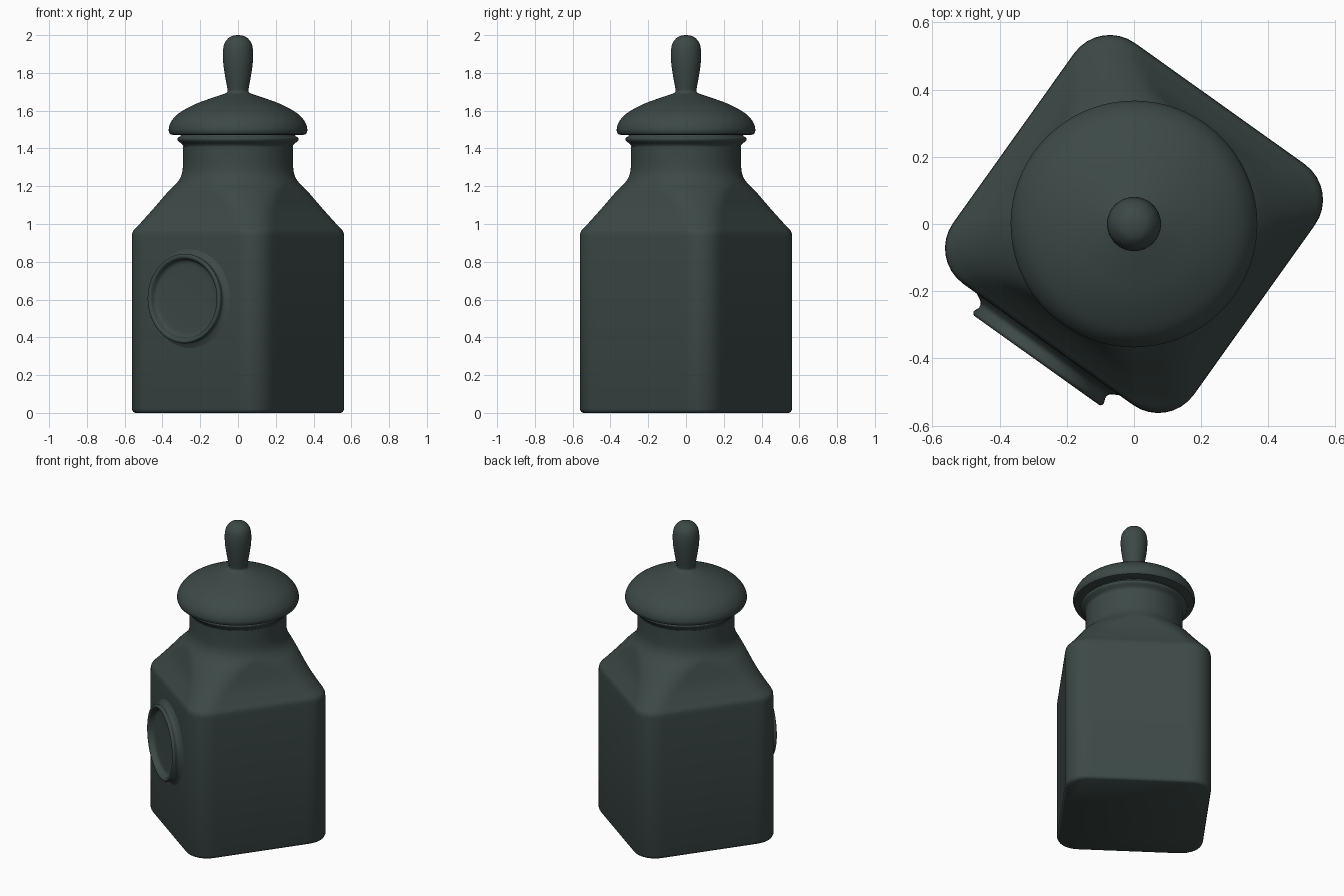
import bpy, math
from mathutils import Matrix, Vector

if "Cube" in bpy.data.objects:
    bpy.data.objects.remove(bpy.data.objects["Cube"])

TURN = math.radians(54.5)      # rotation of the square body
mat = bpy.data.materials.new("dark grey green")
mat.diffuse_color = (0.045, 0.066, 0.063, 1)
mat.use_nodes = True
mat.node_tree.nodes["Principled BSDF"].inputs["Base Color"].default_value = mat.diffuse_color


def make(name, verts, faces, angle=40):
    me = bpy.data.meshes.new(name)
    me.from_pydata(verts, [], faces)
    me.materials.append(mat)
    ob = bpy.data.objects.new(name, me)
    bpy.context.collection.objects.link(ob)
    bpy.ops.object.select_all(action='DESELECT')
    ob.select_set(True)
    bpy.context.view_layer.objects.active = ob
    bpy.ops.object.shade_smooth_by_angle(angle=math.radians(angle))
    return ob


def smooth(pts, n=5):
    """Catmull-Rom curve through the profile points."""
    p = [Vector(q) for q in pts]
    p = [p[0]] + p + [p[-1]]
    out = []
    for a, b, c, d in zip(p, p[1:], p[2:], p[3:]):
        for i in range(n):
            t = i / n
            out.append(0.5 * (2*b + (c-a)*t + (2*a-5*b+4*c-d)*t*t + (3*b-a-3*c+d)*t**3))
    return out + [p[-1]]


def radius(a, h, r):
    """Polar radius of a rounded square with half width h, corner radius r."""
    a = abs((a + math.pi/4) % (math.pi/2) - math.pi/4)
    c = h - r
    if h * math.tan(a) <= c:
        return h / math.cos(a)
    b = c * (math.cos(a) + math.sin(a))
    return b + math.sqrt(max(0, b*b - 2*c*c + r*r))


def loft(name, levels, n=96, angle=40):
    """levels: (half width, corner radius, z); closed at both ends."""
    verts, faces = [], []
    for h, r, z in levels:
        for i in range(n):
            a = 2*math.pi*i/n
            d = radius(a, max(h, 0.0005), min(max(r, 0.0005), max(h, 0.0005)))
            verts.append((d*math.cos(a+TURN), d*math.sin(a+TURN), z))
    for k in range(len(levels)-1):
        for i in range(n):
            j = (i+1) % n
            faces.append((k*n+i, k*n+j, (k+1)*n+j, (k+1)*n+i))
    faces.append(tuple(reversed(range(n))))
    faces.append(tuple(range((len(levels)-1)*n, len(levels)*n)))
    return make(name, verts, faces, angle)


def lathe(name, profile, n=72):
    return loft(name, [(r, r, z) for r, z in profile], n)


# Square body blending into a round neck
base = [(0.425, 0.12, 0.0), (0.435, 0.13, 0.006), (0.44, 0.13, 0.02)]
shoulder = smooth([(0.44, 0.13, 0.92), (0.436, 0.13, 0.96), (0.413, 0.14, 1.0),
                   (0.37, 0.17, 1.08), (0.337, 0.25, 1.17), (0.322, 0.30, 1.21),
                   (0.303, 0.303, 1.25), (0.292, 0.292, 1.30), (0.292, 0.292, 1.41)], 4)
loft("jar_body", base + [tuple(v) for v in shoulder], 144)

# Rolled lip of the neck
lathe("neck_lip", smooth([(0.285, 1.40), (0.294, 1.42), (0.317, 1.44), (0.32, 1.455),
                          (0.305, 1.465), (0.30, 1.48)]))

# Lid with its knob
lathe("lid", [(0.29, 1.472), (0.345, 1.472)] +
      smooth([(0.36, 1.476), (0.367, 1.50), (0.355, 1.54), (0.315, 1.585),
              (0.23, 1.633), (0.13, 1.67), (0.07, 1.69), (0.055, 1.70)]))
lathe("lid_knob", smooth([(0.075, 1.685), (0.057, 1.70), (0.057, 1.72), (0.068, 1.78),
                          (0.078, 1.85), (0.08, 1.91), (0.072, 1.955), (0.05, 1.985),
                          (0.025, 1.997), (0, 2.0)]), 48)

# Round medallion with raised rim on the front left face
medal = lathe("medallion", smooth([(0.275, 0.435), (0.255, 0.443), (0.235, 0.456),
                                   (0.231, 0.47), (0.237, 0.488), (0.23, 0.498),
                                   (0.215, 0.495), (0.205, 0.475), (0.19, 0.465),
                                   (0.15, 0.462)]))
normal = Vector((-math.cos(TURN), -math.sin(TURN), 0))
medal.matrix_world = (Matrix.Translation((0, 0, 0.605)) @
                      normal.to_track_quat('Z', 'Y').to_matrix().to_4x4())
